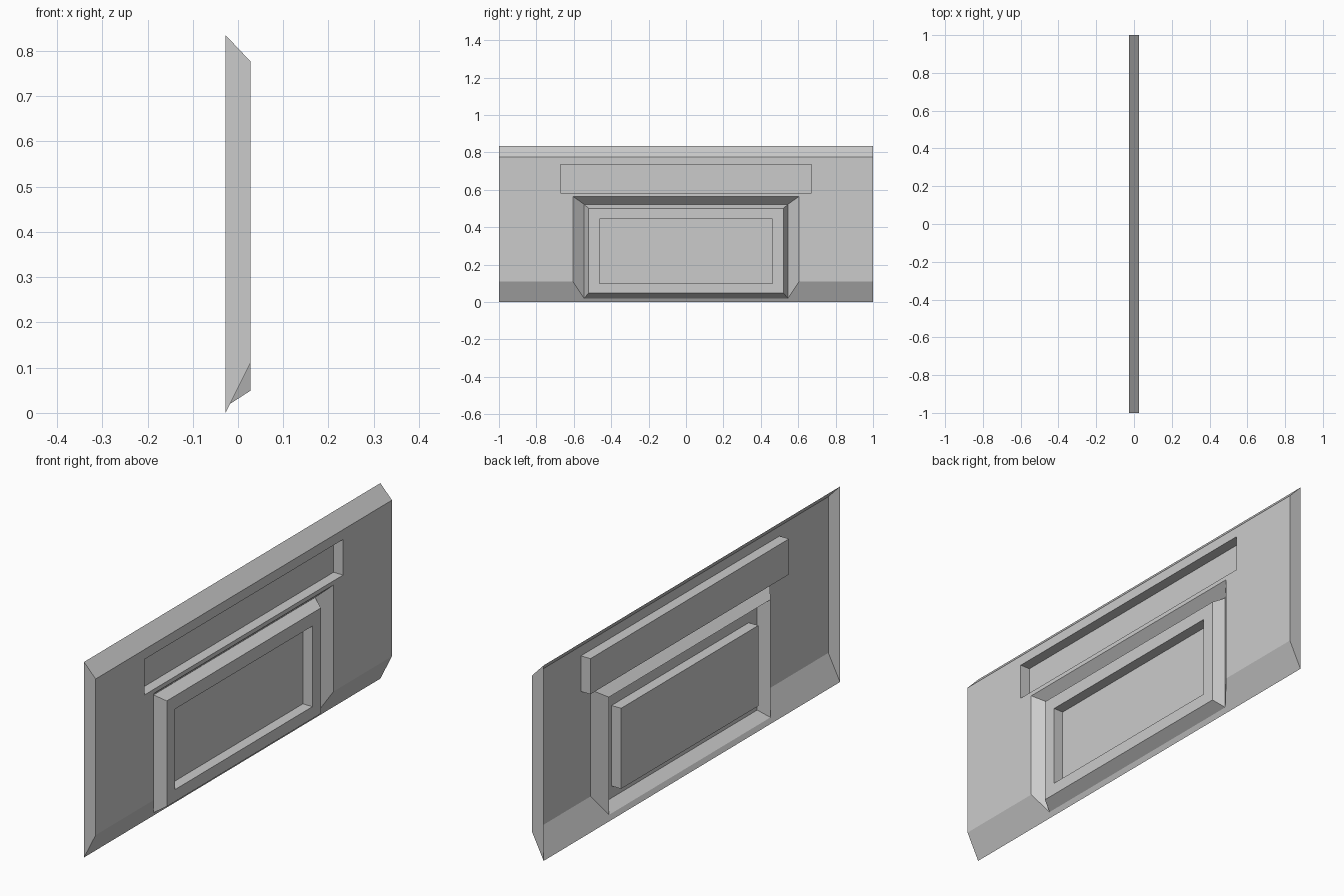
import bpy
import bmesh

if "Cube" in bpy.data.objects:
    bpy.data.objects.remove(bpy.data.objects["Cube"])

# Depth levels along x: front face, open back rim, groove / recess floor
F, B, V = 0.0275, -0.0275, -0.0175


def make_object(name, bm):
    bmesh.ops.remove_doubles(bm, verts=bm.verts, dist=1e-5)
    mesh = bpy.data.meshes.new(name)
    bm.to_mesh(mesh)
    bm.free()
    obj = bpy.data.objects.new(name, mesh)
    bpy.context.collection.objects.link(obj)
    return obj


def add_face(bm, points):
    return bm.faces.new([bm.verts.new(p) for p in points])


def stepped_rectangles(name, rings):
    """Join concentric rectangles (x, half width, bottom, top) and close the last."""
    bm = bmesh.new()
    loops = [[(x, -w, b), (x, w, b), (x, w, t), (x, -w, t)] for x, w, b, t in rings]
    for outer, inner in zip(loops, loops[1:]):
        for i in range(4):
            j = (i + 1) % 4
            add_face(bm, [outer[i], outer[j], inner[j], inner[i]])
    add_face(bm, loops[-1])
    return make_object(name, bm)


# Outer shell: one half, open at the back, mirrored across y
bm = bmesh.new()
face_outline = [(0, .565), (.605, .565), (.605, .11), (1, .11), (1, .777),
                (0, .777), (0, .735), (.67, .735), (.67, .583), (0, .583)]
add_face(bm, [(F, y, z) for y, z in face_outline])
# top bevel
add_face(bm, [(F, 0, .777), (F, 1, .777), (B, 1, .835), (B, 0, .835)])
# bottom bevel, notched by the groove
add_face(bm, [(B, 0, 0), (B, 1, 0), (F, 1, .11), (F, .605, .11), (V, .545, .02), (V, 0, .02)])
# end wall
add_face(bm, [(B, 1, 0), (B, 1, .835), (F, 1, .777), (F, 1, .11)])
# outer slopes of the groove around the raised panel
add_face(bm, [(F, 0, .565), (V, 0, .523), (V, .545, .523), (F, .605, .565)])
add_face(bm, [(V, .545, .523), (V, .545, .02), (F, .605, .11), (F, .605, .565)])
shell = make_object("panel_shell", bm)
mirror = shell.modifiers.new("mirror", 'MIRROR')
mirror.use_axis = (False, True, False)

# Long recessed slot near the top
stepped_rectangles("upper_slot", [(F, .67, .583, .735), (V, .67, .583, .735)])

# Raised panel with sloped sides and a recessed centre
stepped_rectangles("raised_panel", [
    (V, .545, .02, .523),
    (F, .52, .049, .5),
    (F, .463, .10, .444),
    (V, .463, .10, .444),
])
